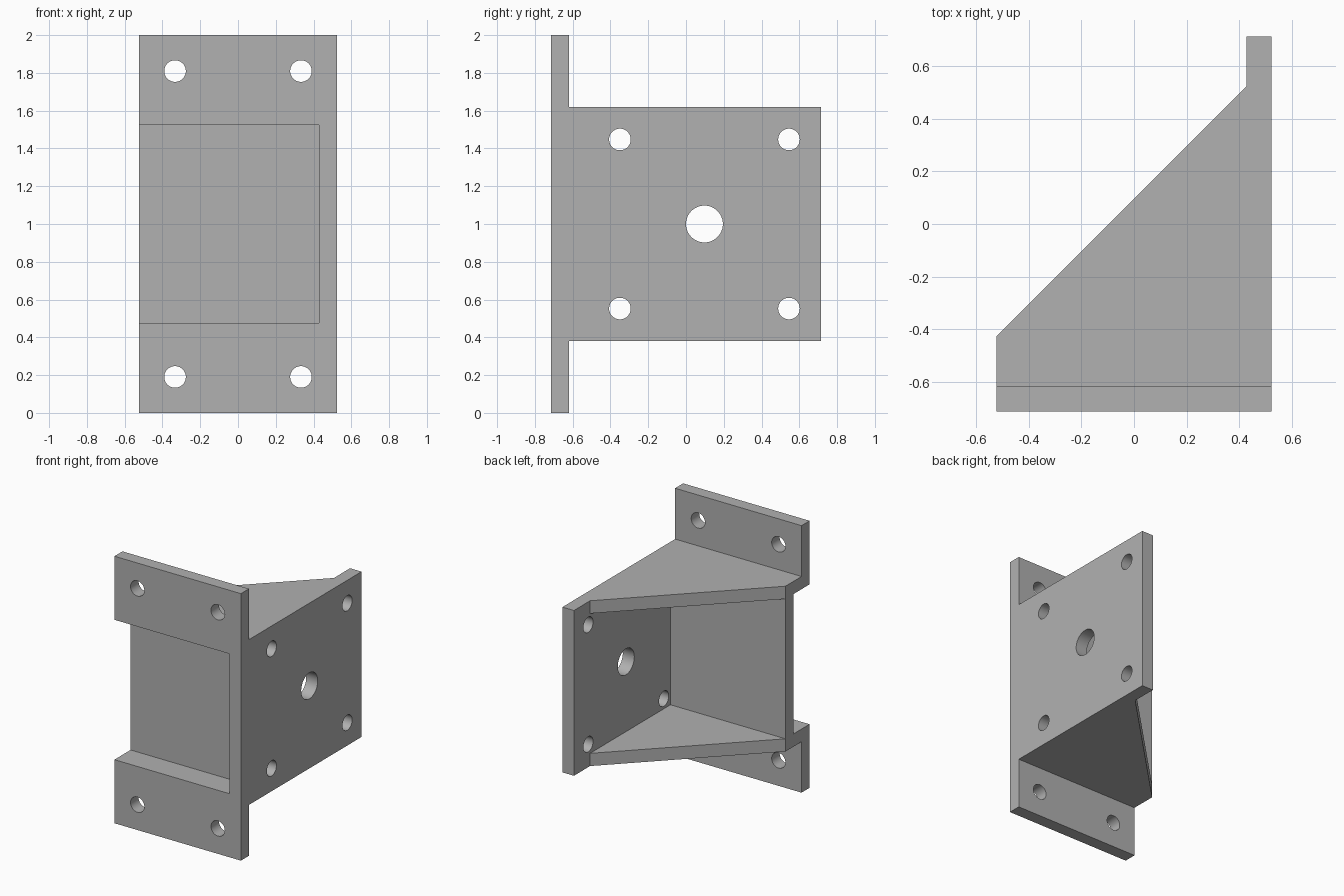
import bpy, bmesh

cube = bpy.data.objects.get("Cube")
if cube:
    bpy.data.objects.remove(cube, do_unlink=True)

U = 1 / 21          # design unit: overall height is 42 units
WALL = 2            # plate thickness in units

grey = bpy.data.materials.new("plain grey")
grey.use_nodes = True
colour = (0.44, 0.44, 0.44, 1)
grey.diffuse_color = colour
grey.node_tree.nodes["Principled BSDF"].inputs["Base Color"].default_value = colour


def prism(name, outline, z0, z1):
    """Extrude an xy outline from z0 to z1."""
    bm = bmesh.new()
    face = bm.faces.new([bm.verts.new((x * U, y * U, z0 * U)) for x, y in outline])
    top = bmesh.ops.extrude_face_region(bm, geom=[face])["geom"]
    verts = [v for v in top if isinstance(v, bmesh.types.BMVert)]
    bmesh.ops.translate(bm, vec=(0, 0, (z1 - z0) * U), verts=verts)
    bmesh.ops.recalc_face_normals(bm, faces=bm.faces)
    mesh = bpy.data.meshes.new(name)
    bm.to_mesh(mesh)
    bm.free()
    mesh.materials.append(grey)
    obj = bpy.data.objects.new(name, mesh)
    bpy.context.collection.objects.link(obj)
    return obj


def box(name, x0, x1, y0, y1, z0, z1):
    return prism(name, [(x0, y0), (x1, y0), (x1, y1), (x0, y1)], z0, z1)


def drill(name, radius, centre, axis):
    """Round cutter through a plate, along x or y."""
    rot = (0, 1.5707963, 0) if axis == "x" else (1.5707963, 0, 0)
    bpy.ops.mesh.primitive_cylinder_add(
        vertices=48, radius=radius * U, depth=2 * WALL * U,
        location=[c * U for c in centre], rotation=rot)
    obj = bpy.context.object
    obj.name = name
    obj.data.materials.append(grey)
    return obj


def combine(target, tool, operation):
    mod = target.modifiers.new(tool.name, "BOOLEAN")
    mod.operation, mod.solver, mod.object = operation, "EXACT", tool
    bpy.context.view_layer.objects.active = target
    bpy.ops.object.modifier_apply(modifier=mod.name)
    bpy.data.objects.remove(tool, do_unlink=True)


# Bracket body: side plate with sloping gussets
bracket = prism("motor_bracket", [(-11, -15), (11, -15), (11, 15), (9, 15),
                                  (9, 11), (-11, -9)], 8, 34)

# Tall mounting flange at the front
combine(bracket, box("flange", -11, 11, -15, -13, 0, 42), "UNION")

# Front recess and open rear pocket, leaving a set-back wall between them
combine(bracket, box("front_recess", -13, 9, -17, -9 - WALL, 10, 32), "DIFFERENCE")
combine(bracket, box("rear_pocket", -13, 9, -9, 17, 10, 32), "DIFFERENCE")

# Flange screw holes
for x in (-7, 7):
    for z in (4, 38):
        combine(bracket, drill("flange_hole", 1.2, (x, -14, z), "y"), "DIFFERENCE")

# Side plate screw holes around the central shaft hole
for dy in (-9.4, 9.4):
    for dz in (-9.4, 9.4):
        combine(bracket, drill("side_hole", 1.2, (10, 2.05 + dy, 21 + dz), "x"), "DIFFERENCE")
combine(bracket, drill("shaft_hole", 2.05, (10, 2.05, 21), "x"), "DIFFERENCE")

# Smooth hole walls, crisp plate edges
bpy.ops.object.select_all(action="DESELECT")
bracket.select_set(True)
bpy.context.view_layer.objects.active = bracket
bpy.ops.object.shade_smooth_by_angle(angle=0.5)
